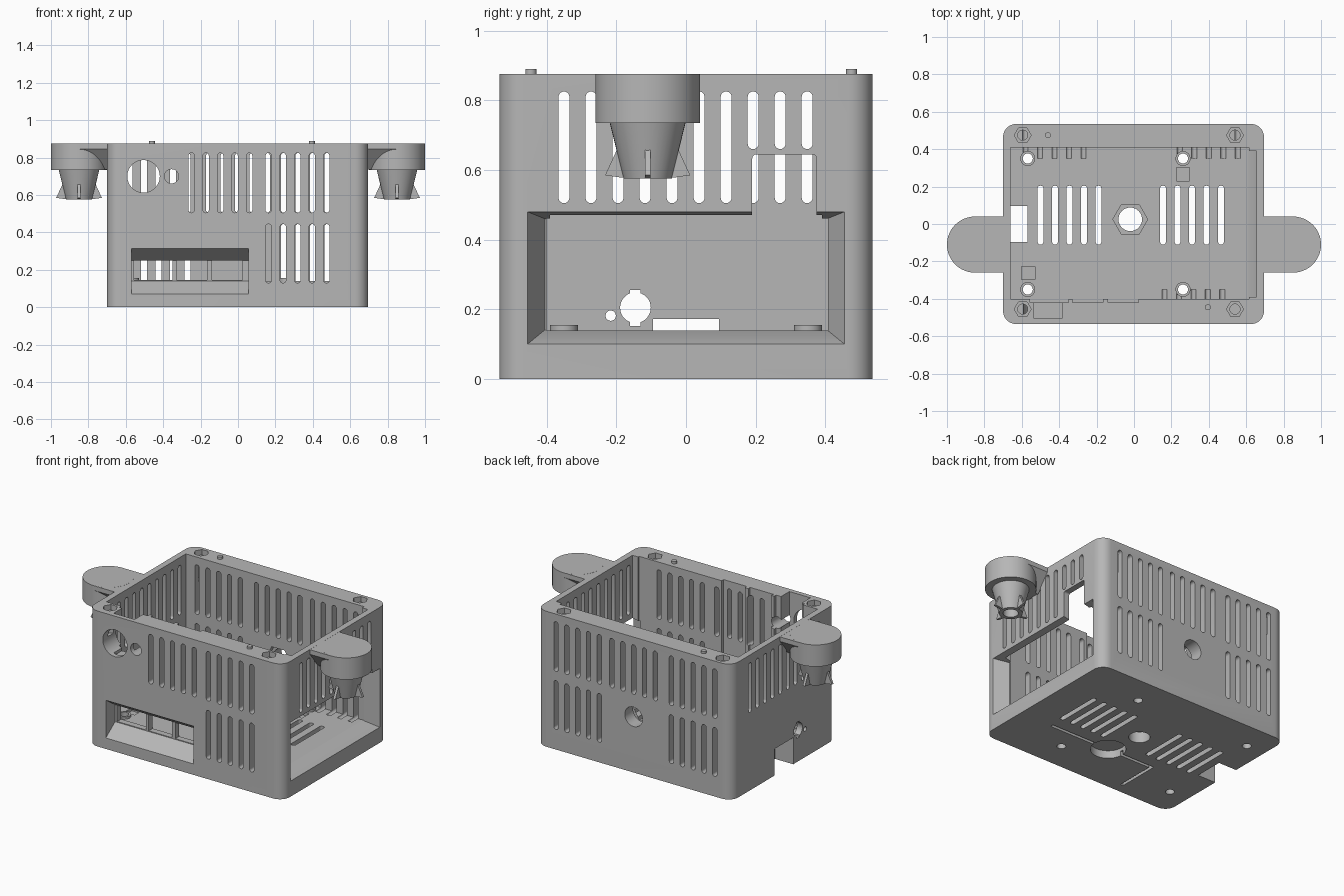
import bpy, bmesh, math
from mathutils import Matrix

cube = bpy.data.objects.get("Cube")
if cube:
    bpy.data.objects.remove(cube)

grey = bpy.data.materials.new("plain_grey")
grey.use_nodes = True
grey.diffuse_color = (0.47, 0.47, 0.47, 1)
grey.node_tree.nodes["Principled BSDF"].inputs["Base Color"].default_value = (0.47, 0.47, 0.47, 1)


# Outline helpers: lists of 2D points
def rect(u0, u1, v0, v1):
    return [(u0, v0), (u1, v0), (u1, v1), (u0, v1)]


def ngon(u, v, r, n=32, turn=0.0):
    return [(u + r * math.cos(turn + math.tau * i / n),
             v + r * math.sin(turn + math.tau * i / n)) for i in range(n)]


def rounded(u0, u1, v0, v1, r, seg=8):
    pts = []
    corners = [(u1 - r, v1 - r), (u0 + r, v1 - r), (u0 + r, v0 + r), (u1 - r, v0 + r)]
    for k, (cu, cv) in enumerate(corners):
        for i in range(seg + 1):
            a = (k + i / seg) * math.pi / 2
            pts.append((cu + r * math.cos(a), cv + r * math.sin(a)))
    return pts


def slot(u, v0, v1, w=0.031):
    return rounded(u - w / 2, u + w / 2, v0, v1, w / 2 - 0.0005, 5)


# Solid helpers: an outline swept along an axis, optionally to a second outline
def place(axis, u, v, w):
    return {"x": (w, u, v), "y": (u, w, v), "z": (u, v, w)}[axis]


def prism(bm, axis, w0, w1, pts, end=None):
    a = [bm.verts.new(place(axis, u, v, w0)) for u, v in pts]
    b = [bm.verts.new(place(axis, u, v, w1)) for u, v in (end or pts)]
    n = len(a)
    bm.faces.new(a[::-1])
    bm.faces.new(b)
    for i in range(n):
        bm.faces.new((a[i], a[(i + 1) % n], b[(i + 1) % n], b[i]))


def build(name, solids):
    bm = bmesh.new()
    for s in solids:
        prism(bm, *s)
    bmesh.ops.recalc_face_normals(bm, faces=bm.faces)
    mesh = bpy.data.meshes.new(name)
    bm.to_mesh(mesh)
    bm.free()
    mesh.materials.append(grey)
    ob = bpy.data.objects.new(name, mesh)
    bpy.context.collection.objects.link(ob)
    return ob


def select(ob):
    bpy.ops.object.select_all(action="DESELECT")
    ob.select_set(True)
    bpy.context.view_layer.objects.active = ob


def cut(ob, solids):
    cutter = build("cutter", solids)
    cutter.hide_render = True
    mod = ob.modifiers.new("cut", "BOOLEAN")
    mod.operation, mod.solver, mod.object = "DIFFERENCE", "EXACT", cutter
    select(ob)
    bpy.ops.object.modifier_apply(modifier=mod.name)
    bpy.data.objects.remove(cutter)


def smooth(ob):
    select(ob)
    bpy.ops.object.shade_smooth_by_angle(angle=math.radians(30))


TOP, FLOOR = 0.875, 0.14
STEP = 0.0775
LOW, HIGH = (0.13, 0.445), (0.505, 0.825)


def row(start, count=5):
    return [start + STEP * i for i in range(count)]


# Box body with its cavity
body = build("case_body", [("z", 0, TOP, rounded(-0.7, 0.695, -0.535, 0.535, 0.07))])
cut(body, [("z", FLOOR, 1, rect(-0.66, 0.615, -0.40, 0.41))])
cut(body, [("z", FLOOR, 1, rect(0.6, 0.655, -0.39, 0.39))])

# Front wall: vents, round holes, flared port window
front = [("y", -0.6, -0.35, slot(x, *HIGH)) for x in row(-0.249) + row(0.163)]
front += [("y", -0.6, -0.35, slot(x, *LOW)) for x in row(0.163)]
front += [("y", -0.6, -0.35, ngon(-0.505, 0.70, 0.087)),
          ("y", -0.6, -0.35, ngon(-0.355, 0.70, 0.038))]
cut(body, front)
cut(body, [("y", -0.536, -0.44, rect(-0.57, 0.055, 0.07, 0.315),
            rect(-0.57, 0.055, 0.14, 0.25))])
ports = [(-0.555, -0.35), (-0.33, -0.165), (-0.14, 0.025)]
cut(body, [("y", -0.46, -0.35, rect(a, b, 0.145, 0.249)) for a, b in ports])

# Relief channels inside the front wall
cut(body, [("z", FLOOR + 0.005, 1, rect(a, b, -0.42, -0.38)) for a, b in ports])
cut(body, [("z", 0.6, 1, rect(-0.535, -0.385, -0.505, -0.39))])

# Back wall: vents and mounting hole with a hexagonal pocket
back = [("y", 0.35, 0.6, slot(x, *HIGH)) for x in row(-0.58) + row(-0.155) + row(0.245)]
back += [("y", 0.35, 0.6, slot(x, *LOW)) for x in row(-0.58) + row(0.245)]
back += [("y", 0.35, 0.6, ngon(0, 0.36, 0.063))]
cut(body, back)
cut(body, [("y", 0.38, 0.45, ngon(0, 0.36, 0.092, 6))])

# Side with the large flared opening, notch and vents
sides = row(-0.35, 10)
cut(body, [("x", 0.696, 0.61, rect(-0.455, 0.455, 0.10, 0.48),
            rect(-0.405, 0.405, FLOOR + 0.001, 0.46))])
cut(body, [("x", 0.6, 0.75, slot(y, 0.66 if y > 0.18 else HIGH[0], HIGH[1])) for y in sides])
cut(body, [("x", 0.6, 0.75, rounded(0.19, 0.375, 0.43, 0.645, 0.012))])

# Opposite side: vents, cable hole with keyways, floor notch
cut(body, [("x", -0.75, -0.62, slot(y, *HIGH)) for y in sides]
    + [("x", -0.75, -0.62, ngon(-0.145, 0.205, 0.044)),
       ("x", -0.75, -0.62, ngon(-0.216, 0.182, 0.015, 16))])
cut(body, [("x", -0.75, -0.62, rect(-0.16, -0.13, 0.153, 0.256))])
cut(body, [("x", -0.75, -0.57, rect(-0.095, 0.095, -0.1, 0.172))])

# Floor: vents, centre nut pocket, small square pockets
cut(body, [("z", -0.1, 0.3, slot(x, -0.11, 0.205)) for x in row(-0.5) + row(0.155)]
    + [("z", -0.1, 0.3, ngon(-0.02, 0.025, 0.063))])
cut(body, [("z", 0.07, 0.3, ngon(-0.02, 0.025, 0.093, 6))]
    + [("z", 0.12, 0.3, rect(x - 0.036, x + 0.036, y - 0.036, y + 0.036))
       for x, y in ((0.262, 0.265), (-0.565, -0.262))])

# Underside hanging recess with grooves
cut(body, [("z", -0.1, 0.05, ngon(0.03, -0.2, 0.105))])
cut(body, [("z", -0.1, 0.03, rect(-0.3, 0.46, -0.21, -0.19))])
cut(body, [("z", -0.1, 0.03, rect(-0.31, -0.29, -0.47, -0.19))])

# Board screw holes through the floor
spots = [(x, y) for x in (-0.568, 0.262) for y in (-0.35, 0.35)]
cut(body, [("z", -0.1, 0.3, ngon(x, y, 0.027, 20)) for x, y in spots])

# Corner nut pockets and screw holes in the rim
corners = [(x, y) for x in (-0.595, 0.54) for y in (-0.455, 0.475)]
cut(body, [("z", 0.84, 1, ngon(x, y, 0.045, 6)) for x, y in corners])
cut(body, [("z", 0.7, 1, ngon(x, y, 0.027, 20)) for x, y in corners])
smooth(body)

# Standoffs for the board
standoffs = build("board_standoffs", [("z", FLOOR - 0.01, 0.155, ngon(x, y, 0.04)) for x, y in spots])
cut(standoffs, [("z", -0.1, 0.3, ngon(x, y, 0.027, 20)) for x, y in spots])
smooth(standoffs)

# Locating pins on the rim
smooth(build("rim_pins", [("z", TOP - 0.01, 0.89, ngon(x, y, 0.016, 16))
                          for x, y in ((-0.46, 0.475), (0.395, -0.445))]))

# Side lugs: rounded head, tapered neck, hollow cone and four fins
CY = -0.11
for side, label in ((1, "left"), (-1, "right")):
    cx, wall = side * 0.85, side * 0.69
    smooth(build(label + "_lug_head", [("z", 0.735, TOP, ngon(cx, CY, 0.15, 64))]))
    build(label + "_lug_neck", [("x", wall, cx, [
        (CY - 0.06, 0.737), (CY + 0.06, 0.737), (CY + 0.15, 0.845),
        (CY + 0.15, TOP - 0.0005), (CY - 0.15, TOP - 0.0005), (CY - 0.15, 0.845)])])
    cone = build(label + "_lug_cone", [("z", 0.575, 0.74, ngon(cx, CY, 0.069, 40),
                                        ngon(cx, CY, 0.11, 40))])
    cut(cone, [("z", 0.5, 0.68, ngon(cx, CY, 0.045))])
    smooth(cone)
    for i in range(4):
        fin = build(f"{label}_lug_fin_{i + 1}", [("y", -0.008, 0.008, [
            (0.055, 0.58), (0.075, 0.578), (0.122, 0.585), (0.085, 0.665), (0.07, 0.665)])])
        fin.data.transform(Matrix.Translation((cx, CY, 0)) @ Matrix.Rotation(i * math.pi / 2, 4, "Z"))
